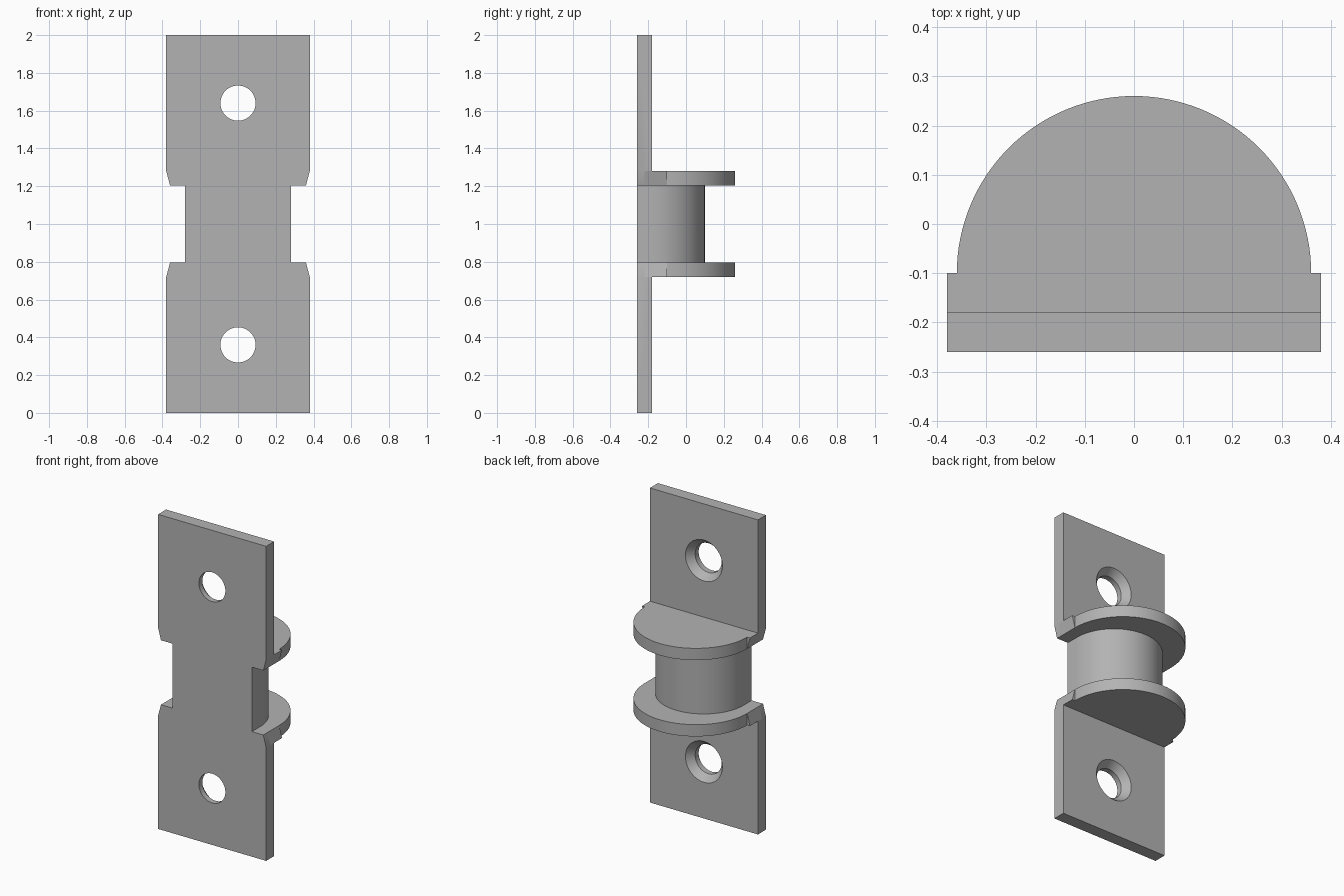
import bpy, bmesh
from math import sin, cos, pi
from mathutils import Vector

cube = bpy.data.objects.get("Cube")
if cube:
    bpy.data.objects.remove(cube, do_unlink=True)

metal = bpy.data.materials.new("plain grey metal")
metal.use_nodes = True
GREY = (0.45, 0.45, 0.45, 1)
metal.diffuse_color = GREY
metal.node_tree.nodes["Principled BSDF"].inputs["Base Color"].default_value = GREY

FRONT, BACK = -0.26, -0.18      # faces of the mounting plate
HALF, WAIST, RIM = 0.38, 0.28, 0.36
INNER, OUTER = 0.205, 0.28      # flange heights measured from mid height
AXIS = -0.10                    # centre line of the flange arc


def prism(name, points, direction):
    """Extrude a closed outline along a direction."""
    bm = bmesh.new()
    face = bm.faces.new([bm.verts.new(p) for p in points])
    new = bmesh.ops.extrude_face_region(bm, geom=[face])["geom"]
    bmesh.ops.translate(bm, vec=Vector(direction),
                        verts=[g for g in new if isinstance(g, bmesh.types.BMVert)])
    bmesh.ops.recalc_face_normals(bm, faces=bm.faces)
    return finish(name, bm)


def finish(name, bm):
    mesh = bpy.data.meshes.new(name)
    bm.to_mesh(mesh)
    bm.free()
    mesh.materials.append(metal)
    obj = bpy.data.objects.new(name, mesh)
    bpy.context.collection.objects.link(obj)
    return obj


def half_round(radius, centre, start, z, steps=64):
    """D-shaped outline: straight front at start, arc towards the back."""
    arc = [(radius * cos(pi * i / steps), centre + radius * sin(pi * i / steps), z)
           for i in range(steps + 1)]
    return [(radius, start, z)] + arc + [(-radius, start, z)]


def combine(target, other, operation):
    mod = target.modifiers.new(operation.lower(), "BOOLEAN")
    mod.operation, mod.solver, mod.object = operation, "EXACT", other
    bpy.context.view_layer.objects.active = target
    bpy.ops.object.modifier_apply(modifier=mod.name)
    bpy.data.objects.remove(other, do_unlink=True)


# Mounting plate with a narrow waist and slightly tapered inner corners
corner = [(HALF, 1), (HALF, OUTER), (RIM, INNER), (WAIST, INNER)]
right = corner + [(x, -z) for x, z in reversed(corner)]
outline = right + [(-x, z) for x, z in reversed(right)]
bracket = prism("bracket", [(x, FRONT, 1 + z) for x, z in outline], (0, BACK - FRONT, 0))

# Drum between the flanges
drum = prism("drum", half_round(WAIST, BACK, FRONT, 1 - INNER - 0.02),
             (0, 0, 2 * INNER + 0.04))
combine(bracket, drum, "UNION")

for side in (1, -1):
    # Tapered shoulder and round flange
    taper = [(HALF, OUTER), (RIM, INNER), (-RIM, INNER), (-HALF, OUTER)]
    shoulder = prism("shoulder", [(x, -0.22, 1 + side * z) for x, z in taper],
                     (0, AXIS + 0.22, 0))
    combine(bracket, shoulder, "UNION")
    flange = prism("flange", half_round(RIM, AXIS, -0.2, 1 + side * INNER),
                   (0, 0, side * (OUTER - INNER)))
    combine(bracket, flange, "UNION")

for side in (1, -1):
    # Screw hole, countersunk from the back
    bm = bmesh.new()
    rings = []
    for radius, y in ((0.093, FRONT - 0.05), (0.093, BACK - 0.045),
                      (0.13, BACK), (0.13, BACK + 0.03)):
        rings.append([bm.verts.new((radius * cos(2 * pi * i / 64), y,
                                    1 + side * 0.64 + radius * sin(2 * pi * i / 64)))
                      for i in range(64)])
    for a, b in zip(rings, rings[1:]):
        for i in range(64):
            j = (i + 1) % 64
            bm.faces.new((a[i], a[j], b[j], b[i]))
    bm.faces.new(rings[0])
    bm.faces.new(rings[-1])
    bmesh.ops.recalc_face_normals(bm, faces=bm.faces)
    combine(bracket, finish("screw_hole", bm), "DIFFERENCE")

# Smooth arcs, sharp edges
bpy.ops.object.select_all(action="DESELECT")
bracket.select_set(True)
bpy.context.view_layer.objects.active = bracket
bpy.ops.object.shade_smooth_by_angle(angle=pi / 6)
